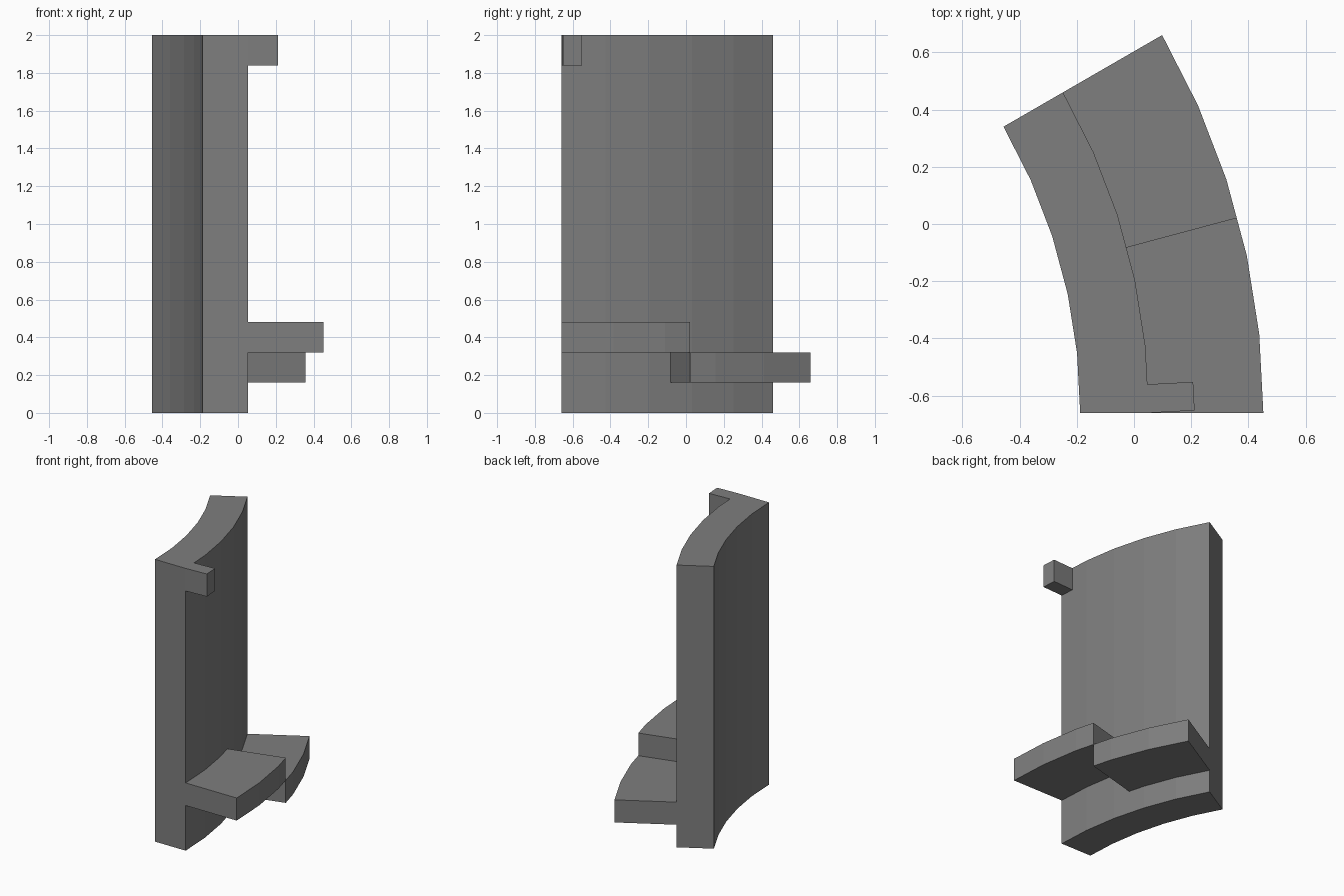
import bpy, bmesh, math

if "Cube" in bpy.data.objects:
    bpy.data.objects.remove(bpy.data.objects["Cube"])

CX, CY = -2.188, -0.66        # centre of the stair's curvature
R_IN, R_WALL, R_STEP = 2.0, 2.24, 2.64
SEG = 6                       # degrees per facet

grey = bpy.data.materials.new("stone grey")
grey.diffuse_color = (0.21, 0.21, 0.21, 1)
grey.use_nodes = True
grey.node_tree.nodes["Principled BSDF"].inputs["Base Color"].default_value = grey.diffuse_color


def prism(name, outline, z0, z1):
    """Extrude a flat outline (counter-clockwise) from z0 to z1."""
    bm = bmesh.new()
    face = bm.faces.new([bm.verts.new((x, y, z0)) for x, y in outline])
    top = bmesh.ops.extrude_face_region(bm, geom=[face])["geom"]
    verts = [v for v in top if isinstance(v, bmesh.types.BMVert)]
    bmesh.ops.translate(bm, verts=verts, vec=(0, 0, z1 - z0))
    bmesh.ops.recalc_face_normals(bm, faces=bm.faces)
    mesh = bpy.data.meshes.new(name)
    bm.to_mesh(mesh)
    bm.free()
    mesh.materials.append(grey)
    obj = bpy.data.objects.new(name, mesh)
    bpy.context.collection.objects.link(obj)
    return obj


def arc_point(r, deg):
    """Point on the faceted arc; angles between facets lie on the chord."""
    k = math.floor(deg / SEG) * SEG
    t = (deg - k) / SEG
    a, b = math.radians(k), math.radians(k + SEG)
    return (CX + r * ((1 - t) * math.cos(a) + t * math.cos(b)),
            CY + r * ((1 - t) * math.sin(a) + t * math.sin(b)))


def arc_block(name, r0, r1, angles, z0, z1):
    outline = [arc_point(r1, a) for a in angles]
    outline += [arc_point(r0, a) for a in reversed(angles)]
    return prism(name, outline, z0, z1)


# Curved wall
arc_block("curved_wall", R_IN, R_WALL, [0, 6, 12, 18, 24, 30], 0, 2)

# Two steps on the outer face
arc_block("upper_step", R_WALL, R_STEP, [0, 6, 12, 15], 0.32, 0.48)
arc_block("lower_step", R_WALL, R_STEP, [15, 18, 24, 30], 0.16, 0.32)

# Small peg at the top, square to the first wall facet
px, py = arc_point(R_WALL, 0)
c, s = math.cos(math.radians(3)), math.sin(math.radians(3))
prism("top_peg", [(px + u * c - v * s, py + u * s + v * c)
                  for u, v in ((0, 0), (0.16, 0), (0.16, 0.1), (0, 0.1))], 1.84, 2)
